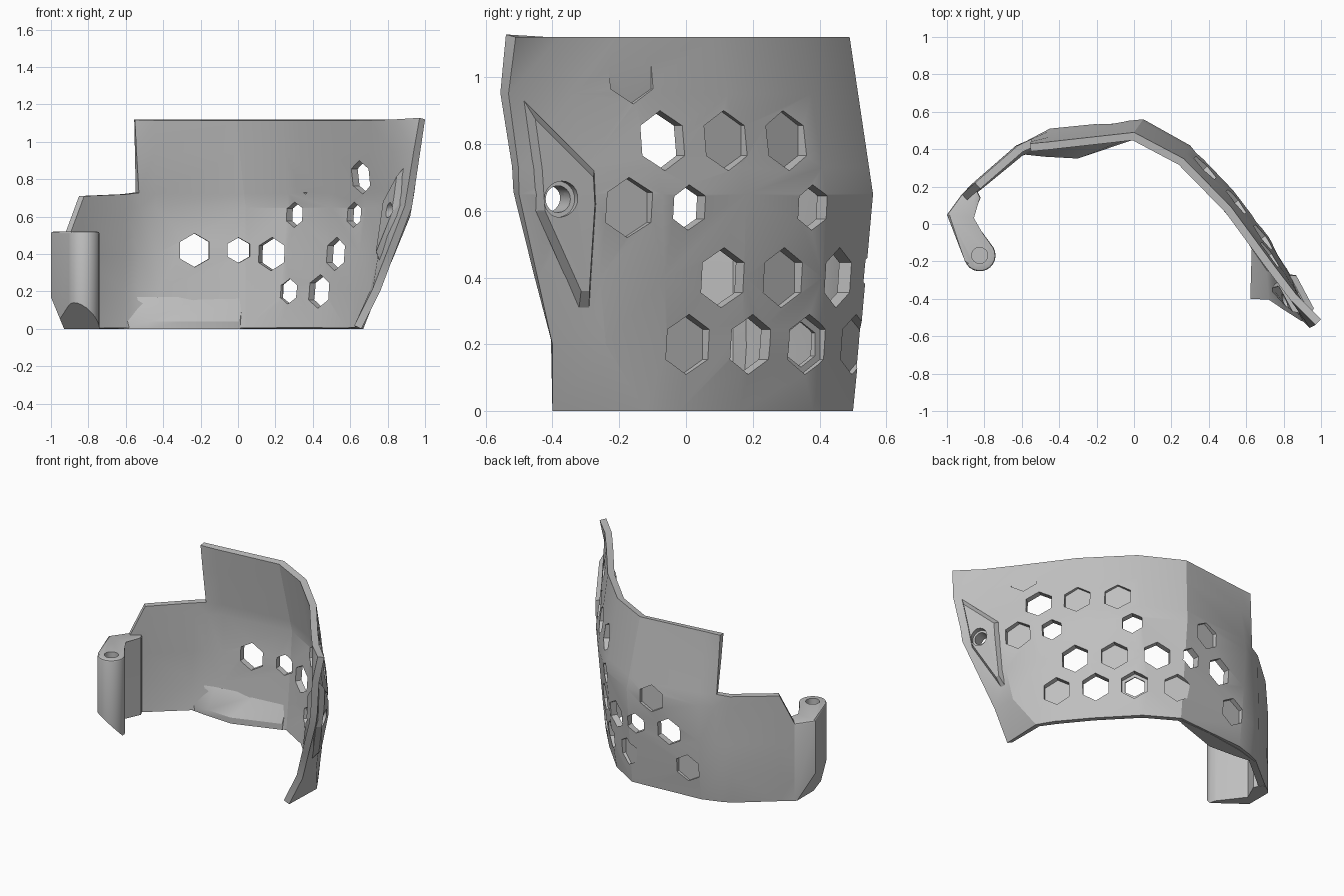
import bpy, bmesh, math
from mathutils import Vector, Matrix
from mathutils.bvhtree import BVHTree

if "Cube" in bpy.data.objects:
    bpy.data.objects.remove(bpy.data.objects["Cube"], do_unlink=True)

grey = bpy.data.materials.new("plain grey")
grey.use_nodes = True
colour = (0.52, 0.52, 0.52, 1)
grey.diffuse_color = colour
grey.node_tree.nodes["Principled BSDF"].inputs["Base Color"].default_value = colour


def add_object(name, bm):
    mesh = bpy.data.meshes.new(name)
    bmesh.ops.recalc_face_normals(bm, faces=bm.faces)
    bm.to_mesh(mesh)
    bm.free()
    mesh.materials.append(grey)
    ob = bpy.data.objects.new(name, mesh)
    bpy.context.scene.collection.objects.link(ob)
    return ob


def activate(ob):
    bpy.ops.object.select_all(action='DESELECT')
    ob.select_set(True)
    bpy.context.view_layer.objects.active = ob


def cut(ob, cutter):
    activate(ob)
    mod = ob.modifiers.new("cut", 'BOOLEAN')
    mod.operation, mod.solver, mod.object = 'DIFFERENCE', 'EXACT', cutter
    bpy.ops.object.modifier_apply(modifier=mod.name)


def smooth(ob, degrees):
    activate(ob)
    bpy.ops.object.shade_smooth_by_angle(angle=math.radians(degrees))


def loft(bm, *rings):
    """Closed solid through matching rings."""
    loops = [[bm.verts.new(p) for p in ring] for ring in rings]
    n = len(loops[0])
    for a, b in zip(loops, loops[1:]):
        for i in range(n):
            j = (i + 1) % n
            bm.faces.new((a[i], a[j], b[j], b[i]))
    bm.faces.new(loops[0][::-1])
    bm.faces.new(loops[-1])


# Shell: plan position of each upright edge at the key heights
KEYS = (0, 0.2, 0.65, 1.12)
ROWS = (0, 0.2, 0.4, 0.65, 0.73, 0.95, 1.12)
STEP_ROW = 4
COLUMNS = [
    ((-.92, .16), (-.92, .16), (-.92, .16), (-.92, .16)),
    ((-.84, .22), (-.86, .22), (-.85, .22), (-.85, .22)),
    ((-.62, .40), (-.63, .42), (-.62, .42), (-.62, .42)),
    ((-.55, .43), (-.55, .455), (-.545, .46), (-.555, .43)),
    ((-.44, .465), (-.44, .49), (-.45, .51), (-.45, .44)),
    ((.05, .50), (.05, .52), (.05, .56), (0, .49)),
    ((.25, .38), (.27, .40), (.30, .42), (.265, .35)),
    ((.46, .16), (.49, .17), (.53, .18), (.52, .09)),
    ((.61, -.02), (.66, -.06), (.72, -.07), (.74, -.21)),
    ((.67, -.12), (.75, -.24), (.84, -.28), (.87, -.38)),
    ((.66, -.40), (.76, -.40), (.93, -.50), (1, -.51)),
]
LOW_TOPS = (.52, .71, .72)


def plan_at(column, z):
    for k in range(len(KEYS) - 1):
        if z <= KEYS[k + 1]:
            t = (z - KEYS[k]) / (KEYS[k + 1] - KEYS[k])
            return Vector(column[k]).lerp(Vector(column[k + 1]), t)


bm = bmesh.new()
grid = []
for c, column in enumerate(COLUMNS):
    low = c < len(LOW_TOPS)
    line = []
    for z in ROWS[:STEP_ROW + 1] if low else ROWS:
        x, y = plan_at(column, z)
        height = z * LOW_TOPS[c] / ROWS[STEP_ROW] if low else z
        line.append(bm.verts.new((x, y, height)))
    grid.append(line)
# The free front edge swells a little below its top corner
grid[-1][-2].co.y -= 0.025
for left, right in zip(grid, grid[1:]):
    for r in range(min(len(left), len(right)) - 1):
        bm.faces.new((left[r], left[r + 1], right[r + 1], right[r]))
bmesh.ops.triangulate(bm, faces=bm.faces)
surface = BVHTree.FromBMesh(bm)
shell = add_object("shell", bm)
activate(shell)
solid = shell.modifiers.new("wall", 'SOLIDIFY')
solid.thickness, solid.offset, solid.use_even_offset = 0.042, -1, True
bpy.ops.object.modifier_apply(modifier=solid.name)


def on_side(y, z):
    hit = surface.ray_cast(Vector((3, y, z)), Vector((-1, 0, 0)))
    return hit[0], hit[1]


def on_back(x, z):
    hit = surface.ray_cast(Vector((x, 3, z)), Vector((0, -1, 0)))
    return hit[0], hit[1]


def add_prism(bm, spot, radius, depth, sides=6):
    """Prism through the wall, pointing along the wall's level normal."""
    point, normal = spot
    out = Vector((normal.x, normal.y, 0)).normalized()
    side = Vector((0, 0, 1)).cross(out)
    ring = [point + radius * (Vector((0, 0, 1)) * math.cos(a) + side * math.sin(a))
            for a in (math.tau * i / sides for i in range(sides))]
    loft(bm, [p - out * depth for p in ring], [p + out * 0.1 for p in ring])


# Honeycomb: open holes and shallow pockets
BIG, SMALL = 0.09, 0.068
holes, pockets = bmesh.new(), bmesh.new()
for y, z, r in ((-.07, .81, BIG), (.01, .61, SMALL), (.38, .61, SMALL), (.11, .40, BIG),
                (.455, .40, BIG), (.195, .2, BIG), (.365, .2, SMALL)):
    add_prism(holes, on_side(y, z), r, 0.12)
for x, r in ((-.235, BIG), (0, SMALL)):
    add_prism(holes, on_back(x, .42), r, 0.12)
for y, z in ((.12, .81), (.30, .81), (-.17, .61), (.29, .40), (.005, .2), (.365, .2),
             (-.165, 1.01)):
    add_prism(pockets, on_side(y, z), BIG, 0.004 if z > 1 else 0.03)
for x, z in ((-.12, .62), (-.36, .2), (.08, .2)):
    add_prism(pockets, on_back(x, z), BIG, 0.025)

# Pivot boss on the left side wall, raised outside and backed inside
bm = bmesh.new()
outline = [(-.485, .93), (-.46, .75), (-.45, .6), (-.32, .31), (-.29, .31), (-.27, .62),
           (-.275, .72)]
base = [on_side(y, z)[0] for y, z in outline]
middle = sum(base, Vector()) / len(base)
pivot = on_side(-.385, .635)
out = Vector((pivot[1].x, pivot[1].y, 0)).normalized()
loft(bm, [p.lerp(middle, 0.35) - out * 0.07 for p in base],
     base, [p.lerp(middle, 0.17) + out * 0.035 for p in base])
boss = add_object("pivot_boss", bm)
bore, recess = bmesh.new(), bmesh.new()
add_prism(bore, pivot, 0.04, 0.15, 24)
add_prism(recess, pivot, 0.054, -0.005, 24)

cutters = [add_object(n, b) for n, b in
           (("hole_cutter", holes), ("pocket_cutter", pockets),
            ("bore_cutter", bore), ("recess_cutter", recess))]
for cutter in cutters:
    cutter.hide_render = True
for cutter in cutters[:3]:
    cut(shell, cutter)
for cutter in cutters[2:]:
    cut(boss, cutter)
for cutter in cutters:
    bpy.data.objects.remove(cutter, do_unlink=True)
smooth(shell, 22)
smooth(boss, 20)

# Thickened lip inside the bottom of the back wall
bm = bmesh.new()
wall = [(-.64, .38), (-.47, .43), (-.2, .47), (.03, .48)]
inner = [(-.62, .375), (-.48, .36), (-.3, .35), (.01, .455)]
rings = []
for edge, z in ((wall, 0), (inner, 0), (inner, .04), (wall, .17)):
    rings.append([bm.verts.new((x, y, z)) for x, y in edge])
for a, b in zip(rings, rings[1:] + rings[:1]):
    for i in range(len(wall) - 1):
        bm.faces.new((a[i], a[i + 1], b[i + 1], b[i]))
for end in (0, -1):
    bm.faces.new([ring[end] for ring in rings])
smooth(add_object("bottom_lip", bm), 25)

# Hinge arm with rounded barrel end
bm = bmesh.new()
TOP, BARREL, CENTRE = 0.52, 0.085, Vector((-.825, -.168))
plan = [Vector(p) for p in ((-.85, .2), (-.92, .16), (-1, .05))]
for i in range(13):
    angle = math.radians(200 + 190 * i / 12)
    plan.append(CENTRE + BARREL * Vector((math.cos(angle), math.sin(angle))))
plan += [Vector((-.87, .03)), Vector((-.82, .14))]
loft(bm, [p.to_3d() for p in plan], [(p.x, p.y, TOP) for p in plan])
rim = [e for e in bm.edges if all(v.co.z > TOP - .01 for v in e.verts)]
bmesh.ops.bevel(bm, geom=rim, offset=0.012, segments=2, affect='EDGES', profile=0.5)
for point, normal in (((-.93, 0, 0), (-.92, 0, -.38)),
                      ((-.74, -.17, 0), (-.45, -.6, -.72))):
    cutting = bmesh.ops.bisect_plane(bm, geom=bm.verts[:] + bm.edges[:] + bm.faces[:],
                                     plane_co=point, plane_no=normal, clear_outer=True)
    edges = [g for g in cutting["geom_cut"] if isinstance(g, bmesh.types.BMEdge)]
    bmesh.ops.holes_fill(bm, edges=edges, sides=0)
arm = add_object("hinge_arm", bm)

# Pin hole down the barrel
bm = bmesh.new()
bmesh.ops.create_cone(bm, cap_ends=True, segments=24, radius1=.043, radius2=.043, depth=.6,
                      matrix=Matrix.Translation((CENTRE.x, CENTRE.y, .45)))
pin = add_object("pin_cutter", bm)
pin.hide_render = True
cut(arm, pin)
bpy.data.objects.remove(pin, do_unlink=True)
smooth(arm, 25)
